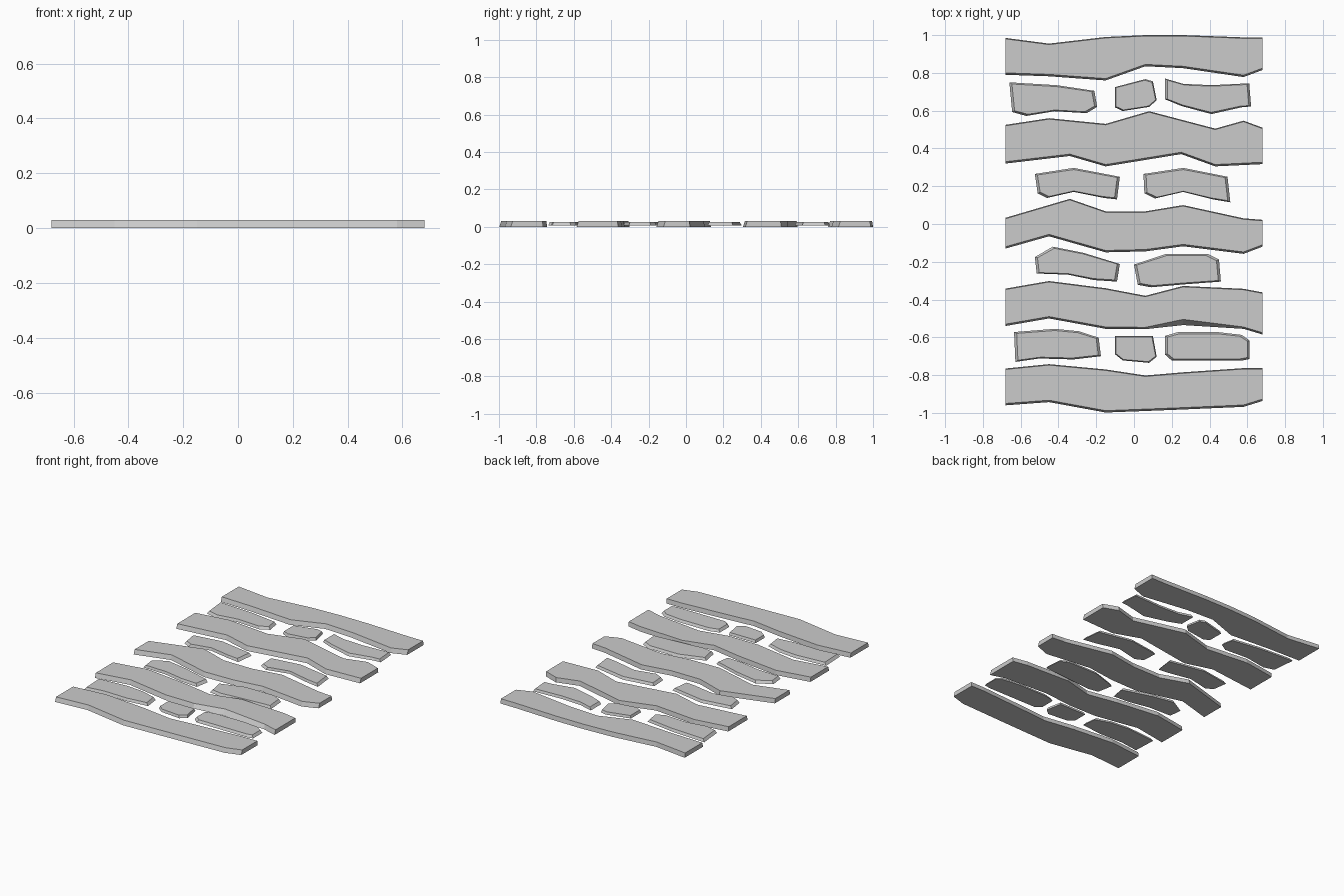
import bpy, bmesh

XS = (-.68, -.45, -.15, .06, .26, .58, .68)


def slab(name, base, top, z0, z1):
    """Closed flat-faced slab between two matching outlines."""
    bm = bmesh.new()
    lo = [bm.verts.new((x, y, z0)) for x, y in base]
    hi = [bm.verts.new((x, y, z1)) for x, y in top]
    n = len(lo)
    bm.faces.new(hi)
    bm.faces.new(lo[::-1])
    for i in range(n):
        j = (i + 1) % n
        bm.faces.new((lo[i], lo[j], hi[j], hi[i]))
    bmesh.ops.recalc_face_normals(bm, faces=bm.faces[:])
    me = bpy.data.meshes.new(name)
    bm.to_mesh(me)
    bm.free()
    bpy.context.collection.objects.link(bpy.data.objects.new(name, me))


def plank(name, back, front, bx=XS, fx=XS, wide=None):
    """Full-width wavy plank; long edges slope inward, ends are upright."""
    b = list(zip(bx, back))[::-1]
    f = list(zip(fx, front))
    top = [(x, y - .005) for x, y in b]
    top += [(x, y + (.03 if x == wide else .01)) for x, y in f]
    slab(name, b + f, top, 0, .03)


def stone(name, pts, dx=.014, dy=.009):
    """Small thin stone with tapered sides."""
    xs, ys = [p[0] for p in pts], [p[1] for p in pts]
    cx, cy = (min(xs) + max(xs)) / 2, (min(ys) + max(ys)) / 2
    sx = 1 - 2 * dx / (max(xs) - min(xs))
    sy = 1 - 2 * dy / (max(ys) - min(ys))
    slab(name, pts, [(cx + (x - cx) * sx, cy + (y - cy) * sy) for x, y in pts], .008, .025)


# Long planks, back to front
plank("plank_1", (.985, .955, .99, 1, 1, .988, .988), (.79, .782, .76, .835, .825, .778, .815))
plank("plank_2", (.525, .56, .53, .597, .505, .547, .51), (.32, .36, .305, .37, .305, .317),
      bx=(-.68, -.45, -.15, .08, .43, .58, .68), fx=(-.68, -.34, -.15, .25, .43, .68))
plank("plank_3", (.033, .133, .067, .067, .1, .03, .022), (-.13, -.065, -.15, -.145, -.118, -.158, -.12),
      bx=(-.68, -.34, -.15, .06, .26, .58, .68))
plank("plank_4", (-.342, -.302, -.34, -.38, -.328, -.343, -.362),
      (-.54, -.5, -.555, -.557, -.535, -.555, -.585), wide=.26)
plank("plank_5", (-.765, -.742, -.77, -.802, -.785, -.763, -.763),
      (-.96, -.943, -.998, -.99, -.982, -.968, -.937))

# Back row of stones
stone("stone_back_left", [(-.66, .75), (-.41, .735), (-.21, .705), (-.195, .62), (-.25, .587),
                          (-.42, .597), (-.57, .572), (-.645, .593)])
stone("stone_back_middle", [(-.1, .725), (.06, .767), (.1, .755), (.12, .655), (.08, .62),
                            (-.06, .598), (-.1, .617)], .006, .006)
stone("stone_back_right", [(.165, .77), (.26, .742), (.41, .735), (.61, .745), (.62, .622), (.57, .618),
                           (.41, .582), (.25, .625), (.165, .66)], .012)

# Two middle rows of stones
stone("stone_mid_back_left", [(-.525, .265), (-.32, .297), (-.075, .25), (-.09, .13), (-.16, .138),
                              (-.32, .17), (-.46, .138), (-.51, .163)])
stone("stone_mid_back_right", [(.05, .265), (.26, .297), (.495, .25), (.51, .115), (.42, .13),
                               (.26, .17), (.11, .135), (.055, .163)])
stone("stone_mid_front_left", [(-.525, -.175), (-.43, -.12), (-.27, -.152), (-.075, -.212), (-.09, -.305),
                               (-.21, -.297), (-.35, -.268), (-.515, -.262)])
stone("stone_mid_front_right", [(0, -.215), (.17, -.158), (.39, -.158), (.45, -.188), (.46, -.305),
                                (.26, -.32), (.09, -.335), (.02, -.322)])

# Front row of stones
stone("stone_front_left", [(-.635, -.572), (-.42, -.555), (-.29, -.568), (-.187, -.602), (-.175, -.7),
                           (-.32, -.717), (-.5, -.712), (-.628, -.73)])
stone("stone_front_middle", [(-.1, -.593), (.1, -.593), (.12, -.703), (.08, -.735), (-.06, -.722),
                             (-.1, -.69)], .006, .006)
stone("stone_front_right", [(.165, -.592), (.23, -.573), (.45, -.573), (.57, -.587), (.612, -.617),
                            (.612, -.715), (.57, -.723), (.2, -.723), (.165, -.692)], .012)
